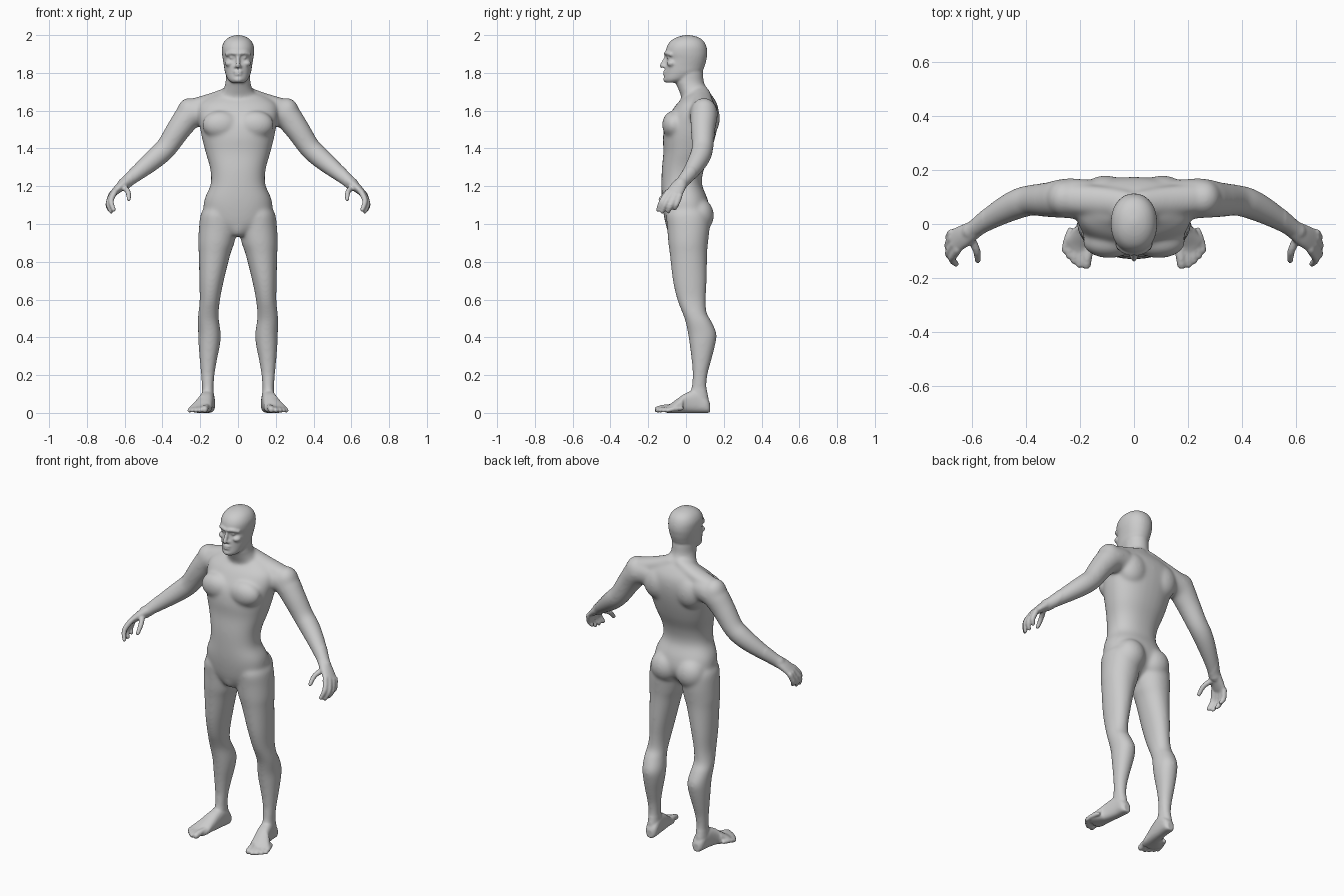
import bpy, bmesh, math
from mathutils import Vector

bm = bmesh.new()
TAU = 2 * math.pi


def dense(rows, steps=5):
    """Catmull-Rom refinement of a list of tuples."""
    out = []
    for i in range(len(rows) - 1):
        a, b, c, d = (rows[max(0, min(len(rows) - 1, i + k))] for k in (-1, 0, 1, 2))
        for s in range(steps):
            t = s / steps
            out.append([0.5 * (2 * q + (r - p) * t + (2 * p - 5 * q + 4 * r - u) * t * t
                               + (3 * q - p - 3 * r + u) * t ** 3) for p, q, r, u in zip(a, b, c, d)])
    return out + [list(rows[-1])]


def emit(rings, mirror):
    """Skin closed rings with capped ends, optionally on both sides."""
    for s in ((1, -1) if mirror else (1,)):
        vs = [[bm.verts.new((v[0] * s, v[1], v[2])) for v in r] for r in rings]
        n = len(vs[0])
        for a, b in zip(vs, vs[1:]):
            for i in range(n):
                bm.faces.new((a[i], a[(i + 1) % n], b[(i + 1) % n], b[i]))
        bm.faces.new(vs[0])
        bm.faces.new(vs[-1])


def oval(i, n, p):
    c, s = math.cos(TAU * i / n), math.sin(TAU * i / n)
    return math.copysign(abs(c) ** (2 / p), c), math.copysign(abs(s) ** (2 / p), s)


def stack(rows, p=2, mirror=False, n=32):
    """Horizontal sections: z, centre x, half width, front y, back y."""
    rings = []
    for z, cx, rx, yf, yb in dense(rows):
        ring = [oval(i, n, p) for i in range(n)]
        rings.append([(cx + rx * u, (yf + yb) / 2 + (yb - yf) / 2 * v, z) for u, v in ring])
    emit(rings, mirror)


def tube(rows, mirror=True, hint=(0, -1, 0), n=20):
    """Round-ended limb: x, y, z, radius along hint, radius across."""
    pts = dense([r if len(r) == 5 else r + (r[3],) for r in rows])
    P = [Vector(r[:3]) for r in pts]
    rings = []
    last = len(P) - 1
    for k, r in enumerate(pts):
        d = (P[min(k + 1, last)] - P[max(k - 1, 0)]).normalized()
        a = Vector(hint)
        a = (a - d * a.dot(d)).normalized()
        b = d.cross(a)
        caps = [(0, 1)]
        if k in (0, last):
            caps = [(math.sin(t), math.cos(t)) for t in (0, .5, 1, 1.4)]
        if k == 0:
            caps = [(-h, w) for h, w in reversed(caps)]
        for h, w in caps:
            c = P[k] + d * h * min(r[3], r[4])
            rings.append([c + w * (a * r[3] * math.cos(TAU * i / n) + b * r[4] * math.sin(TAU * i / n))
                          for i in range(n)])
    emit(rings, mirror)


def blob(c, r, mirror=True, n=24):
    rings = []
    for k in range(1, 16):
        t = math.pi * k / 16
        rings.append([(c[0] + r[0] * math.sin(t) * math.cos(TAU * i / n),
                       c[1] + r[1] * math.sin(t) * math.sin(TAU * i / n),
                       c[2] - r[2] * math.cos(t)) for i in range(n)])
    emit(rings, mirror)


# torso
stack([(.935, 0, .03, -.085, .03), (1.0, 0, .14, -.108, .10), (1.06, 0, .18, -.12, .125),
       (1.13, 0, .178, -.128, .115), (1.21, 0, .145, -.13, .085), (1.29, 0, .147, -.128, .095),
       (1.38, 0, .172, -.12, .13), (1.46, 0, .192, -.122, .155), (1.53, 0, .205, -.11, .17),
       (1.59, 0, .215, -.08, .174), (1.635, 0, .205, -.05, .165), (1.67, 0, .16, -.015, .145),
       (1.69, 0, .11, .0, .13)], p=2.3)
# chest, shoulder blades, shoulders, buttocks, groin
blob((.092, -.065, 1.525), (.098, .062, .075))
blob((.105, .11, 1.56), (.09, .07, .10))
blob((.258, .095, 1.592), (.066, .070, .076))
blob((.085, .07, 1.045), (.088, .078, .092))
blob((0, -.06, .985), (.04, .045, .05), False)
# neck and trapezius
stack([(1.60, 0, .10, -.02, .15), (1.67, 0, .10, -.025, .138), (1.71, 0, .079, -.04, .115),
       (1.75, 0, .066, -.055, .095), (1.80, 0, .064, -.055, .09), (1.84, 0, .06, -.05, .085)])
tube([(.03, .075, 1.70, .05, .035), (.12, .085, 1.662, .055, .038), (.22, .092, 1.63, .055, .04)])
# head
stack([(1.748, 0, .032, -.108, -.04), (1.765, 0, .053, -.115, .02), (1.80, 0, .068, -.112, .08),
       (1.84, 0, .075, -.108, .10), (1.875, 0, .081, -.101, .109), (1.905, 0, .085, -.108, .113),
       (1.94, 0, .084, -.101, .108), (1.97, 0, .070, -.08, .092), (1.99, 0, .045, -.045, .062),
       (2.0, 0, .012, -.005, .02)], p=2.15)
# nose, brows, eyes, cheeks, lips, chin
tube([(0, -.106, 1.885, .009), (0, -.116, 1.86, .011), (0, -.128, 1.837, .012)], False, (1, 0, 0))
blob((.012, -.112, 1.833), (.010, .012, .008))
tube([(.008, -.108, 1.902, .010), (.035, -.101, 1.905, .010), (.06, -.08, 1.897, .010)], True, (0, 0, 1))
blob((.033, -.091, 1.881), (.013, .012, .009))
blob((.045, -.075, 1.85), (.025, .027, .018))
blob((0, -.109, 1.807), (.026, .013, .007), False)
blob((0, -.109, 1.792), (.022, .013, .007), False)
blob((0, -.102, 1.765), (.026, .019, .016), False)

# arm
tube([(.17, .09, 1.595, .075), (.25, .095, 1.578, .074), (.31, .09, 1.507, .066),
      (.375, .088, 1.41, .058), (.42, .078, 1.365, .057), (.47, .056, 1.322, .052),
      (.53, .022, 1.272, .043), (.585, -.015, 1.226, .034), (.605, -.028, 1.21, .034)])
# palm
tube([(.585, -.018, 1.226, .033, .03), (.625, -.042, 1.195, .042, .025), (.66, -.062, 1.163, .046, .018)])
# fingers and thumb
for base, mid, tip in (
        ((.652, -.095, 1.17), (.672, -.128, 1.122), (.658, -.148, 1.075)),
        ((.664, -.075, 1.162), (.686, -.108, 1.11), (.672, -.126, 1.065)),
        ((.672, -.053, 1.155), (.688, -.08, 1.10), (.673, -.094, 1.066)),
        ((.674, -.033, 1.15), (.684, -.05, 1.105), (.672, -.06, 1.082)),
        ((.605, -.05, 1.195), (.582, -.098, 1.17), (.578, -.135, 1.13))):
    tube([base + (.016,), mid + (.0145,), tip + (.0115,)], True, (1, 0, .3), 12)

# leg
stack([(1.09, .10, .075, -.09, .09), (1.05, .108, .090, -.105, .12), (.98, .107, .100, -.10, .125),
       (.90, .115, .096, -.094, .117), (.84, .124, .084, -.086, .112), (.70, .140, .065, -.07, .11),
       (.60, .149, .054, -.047, .105), (.53, .156, .054, -.02, .11), (.485, .157, .057, -.004, .135),
       (.42, .151, .060, .010, .162), (.36, .152, .057, .019, .155), (.28, .157, .046, .029, .135),
       (.20, .160, .036, .035, .114), (.13, .160, .031, .028, .11), (.07, .160, .033, .02, .12),
       (.015, .160, .028, .03, .115)], p=2.1, mirror=True)
# foot
rings = []
for y, cx, w, h in dense([(.128, .156, .018, .05), (.11, .156, .034, .08), (.06, .160, .037, .12),
                          (0, .170, .041, .105), (-.05, .186, .050, .072), (-.085, .198, .058, .046),
                          (-.11, .196, .045, .034)]):
    rings.append([(cx + w * u, y + .35 * max(0, u) * w * (y < -.03), h / 2 * (1 + v))
                  for u, v in (oval(i, 28, 2.6) for i in range(28))])
emit(rings, True)
# toes
for x0, x1, y, r in ((.162, .176, -.15, .018), (.186, .202, -.15, .0135), (.206, .222, -.136, .013),
                     (.222, .24, -.118, .0125), (.236, .256, -.098, .012)):
    tube([(x0, y + .075, r + .012, r), (x1 - .004, y + .03, r + .008, r), (x1, y, r, r)], True, (1, 0, 0), 12)

# fuse every part into one skin
bmesh.ops.recalc_face_normals(bm, faces=bm.faces)
mesh = bpy.data.meshes.new("body")
bm.to_mesh(mesh)
bm.free()
body = bpy.data.objects.new("body", mesh)
bpy.context.collection.objects.link(body)
rm = body.modifiers.new("skin", 'REMESH')
rm.mode = 'VOXEL'
rm.voxel_size = .0058
skin = bpy.data.meshes.new_from_object(body.evaluated_get(bpy.context.evaluated_depsgraph_get()))
body.modifiers.clear()
body.data = skin

# blend the seams strongly on trunk and limbs, gently on face, hands and feet
sm = bmesh.new()
sm.from_mesh(skin)
trunk = [v for v in sm.verts if abs(v.co.x) < .56 and .12 < v.co.z < 1.74]
for verts, count in ((trunk, 22), (sm.verts[:], 3)):
    for _ in range(count):
        bmesh.ops.smooth_vert(sm, verts=verts, factor=.5, use_axis_x=True, use_axis_y=True, use_axis_z=True)
for f in sm.faces:
    f.smooth = True
sm.to_mesh(skin)
sm.free()
